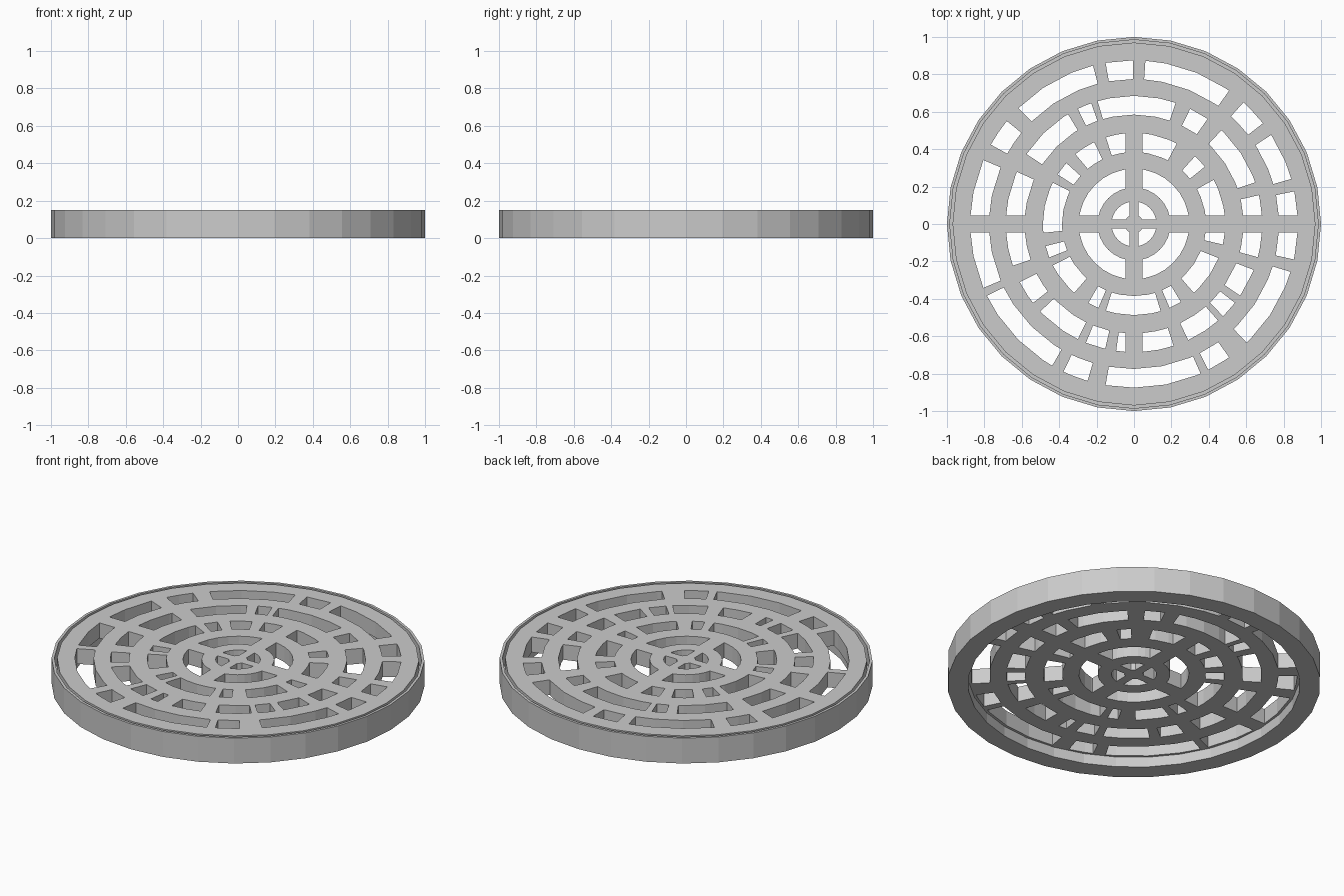
import bpy
import bmesh
from math import sin, cos, asin, radians, degrees, ceil, floor

if "Cube" in bpy.data.objects:
    bpy.data.objects.remove(bpy.data.objects["Cube"], do_unlink=True)

SIDES = 32
STEP = 360 / SIDES
HEIGHT = 0.15
LEDGE = 0.06

grey = bpy.data.materials.new("cast_iron_grey")
grey.use_nodes = True
grey.diffuse_color = (0.6, 0.6, 0.6, 1)
grey.node_tree.nodes["Principled BSDF"].inputs["Base Color"].default_value = grey.diffuse_color


def polar(radius, angle, z):
    return (radius * cos(radians(angle)), radius * sin(radians(angle)), z)


def make_object(name, bm):
    bmesh.ops.recalc_face_normals(bm, faces=bm.faces)
    mesh = bpy.data.meshes.new(name)
    bm.to_mesh(mesh)
    bm.free()
    mesh.materials.append(grey)
    obj = bpy.data.objects.new(name, mesh)
    bpy.context.collection.objects.link(obj)
    return obj


def lathe(name, profile):
    """Sweep a closed radius/height profile round the z axis."""
    bm = bmesh.new()
    loops = [[bm.verts.new(polar(r, i * STEP, z)) for r, z in profile]
             for i in range(SIDES)]
    for i, loop in enumerate(loops):
        following = loops[(i + 1) % SIDES]
        for j in range(len(profile)):
            k = (j + 1) % len(profile)
            bm.faces.new((loop[j], following[j], following[k], loop[k]))
    return make_object(name, bm)


def arc(radius, start, end, half_spoke):
    """Angles along a slot edge; ends on an axis keep clear of its straight spoke."""
    clear = degrees(asin(half_spoke / radius))
    if start % 90 == 0:
        start += clear
    if end % 90 == 0:
        end -= clear
    inner = [n * STEP for n in range(floor(start / STEP), ceil(end / STEP) + 1)
             if start + 0.5 < n * STEP < end - 0.5]
    return [start] + inner + [end]


def add_slot(bm, inner, outer, start, end, half_spoke):
    """Prism that cuts one curved slot."""
    outline = [(outer, a) for a in arc(outer, start, end, half_spoke)]
    outline += [(inner, a) for a in reversed(arc(inner, start, end, half_spoke))]
    low = [bm.verts.new(polar(r, a, 0)) for r, a in outline]
    high = [bm.verts.new(polar(r, a, HEIGHT * 2)) for r, a in outline]
    bm.faces.new(low)
    bm.faces.new(high)
    for i in range(len(outline)):
        j = (i + 1) % len(outline)
        bm.faces.new((low[i], low[j], high[j], high[i]))


# Frame with the inner ledge that carries the cover
lathe("frame", [(1, 0), (1, HEIGHT), (0.985, HEIGHT), (0.985, LEDGE),
                (0.89, LEDGE), (0.89, 0)])

# Slots by ring: inner radius, outer radius, half spoke width, angle spans
quarters = [(a, a + 90) for a in range(0, 360, 90)]
rings = [
    (0.05, 0.12, 0.025, quarters),
    (0.195, 0.295, 0.046, quarters),
    (0.385, 0.487, 0.046, [
        (0, 29), (39, 48), (62, 90), (90, 108), (116, 130), (138, 147),
        (153, 185.5), (194, 201.5), (207, 229), (240, 247), (252, 287),
        (293, 301), (311, 338), (347, 360)]),
    (0.585, 0.685, 0.046, [
        (0, 13), (19, 47), (55, 64), (71, 106.5), (109.5, 116), (121, 147),
        (156, 180), (180, 199), (207, 218), (223, 244), (248, 257),
        (262, 270), (270, 288), (295, 311), (314, 322), (326, 339), (345, 360)]),
    (0.775, 0.875, 0.046, [
        (0, 11.5), (16, 33), (38, 48), (54.5, 86), (90.4, 100), (104.5, 135),
        (141, 151), (157, 180), (180, 203), (206, 240), (244.5, 253.5),
        (260, 294), (297, 305.5), (313.5, 343), (347.5, 360)]),
]

# Cover plate, resting on the ledge with a narrow gap round it
cover = bmesh.new()
bmesh.ops.create_cone(cover, cap_ends=True, segments=SIDES, radius1=0.97,
                      radius2=0.97, depth=HEIGHT - LEDGE)
bmesh.ops.translate(cover, verts=cover.verts, vec=(0, 0, (HEIGHT + LEDGE) / 2))
cover = make_object("slotted_cover", cover)

slots = bmesh.new()
for inner, outer, half_spoke, spans in rings:
    for start, end in spans:
        add_slot(slots, inner, outer, start, end, half_spoke)
slots = make_object("slot_cutter", slots)
slots.hide_render = True

cut = cover.modifiers.new("slots", 'BOOLEAN')
cut.operation = 'DIFFERENCE'
cut.solver = 'EXACT'
cut.object = slots
bpy.context.view_layer.objects.active = cover
bpy.ops.object.modifier_apply(modifier=cut.name)
bpy.data.objects.remove(slots, do_unlink=True)
